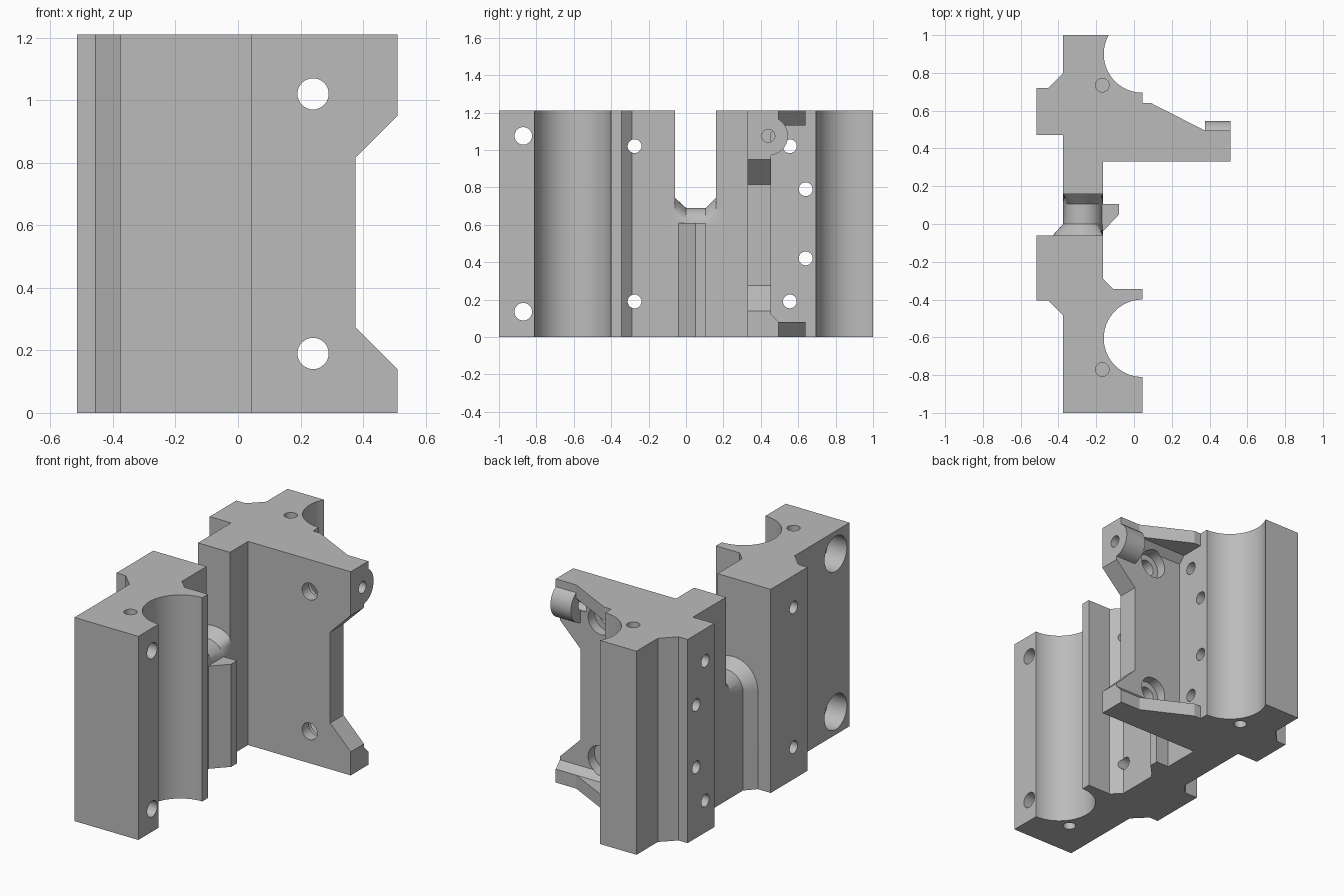
import bpy, bmesh, math

cube = bpy.data.objects.get("Cube")
if cube:
    bpy.data.objects.remove(cube, do_unlink=True)

H = 1.21          # height of the part
WALL, BACK = -0.165, -0.375   # right and left faces of the thin web
GROOVE = 0.205    # bearing groove radius

grey = bpy.data.materials.new("plain_grey")
grey.use_nodes = True
grey.diffuse_color = (0.5, 0.5, 0.5, 1)
grey.node_tree.nodes["Principled BSDF"].inputs["Base Color"].default_value = (0.5, 0.5, 0.5, 1)


def arc(cx, cy, r, start, end, steps):
    """Points on an arc, angles in degrees."""
    angles = [math.radians(start + (end - start) * i / steps) for i in range(steps + 1)]
    return [(cx + r * math.cos(a), cy + r * math.sin(a)) for a in angles]


def place(axis, p, t):
    return {"x": (t, p[0], p[1]), "y": (p[0], t, p[1]), "z": (p[0], p[1], t)}[axis]


def loft(name, axis, sections):
    """Closed solid through matching 2D sections, given as (position, points)."""
    bm = bmesh.new()
    rings = [[bm.verts.new(place(axis, p, t)) for p in pts] for t, pts in sections]
    bm.faces.new(rings[0])
    bm.faces.new(rings[-1])
    n = len(rings[0])
    for a, b in zip(rings, rings[1:]):
        for i in range(n):
            j = (i + 1) % n
            bm.faces.new((a[i], a[j], b[j], b[i]))
    bmesh.ops.recalc_face_normals(bm, faces=bm.faces)
    mesh = bpy.data.meshes.new(name)
    bm.to_mesh(mesh)
    bm.free()
    mesh.materials.append(grey)
    ob = bpy.data.objects.new(name, mesh)
    bpy.context.collection.objects.link(ob)
    return ob


def prism(name, axis, pts, start, end):
    return loft(name, axis, [(start, pts), (end, pts)])


def rod(name, axis, u, v, r, start, end):
    return prism(name, axis, arc(u, v, r, 0, 360, 32)[:-1], start, end)


def combine(target, tool, operation):
    """Apply a boolean and discard the tool."""
    mod = target.modifiers.new("combine", "BOOLEAN")
    mod.operation, mod.object, mod.solver = operation, tool, "EXACT"
    bpy.context.view_layer.objects.active = target
    bpy.ops.object.modifier_apply(modifier=mod.name)
    bpy.data.objects.remove(tool, do_unlink=True)


# Front block: half-round groove on the right, raised pad on the left
front = [(BACK, -1), (0.045, -1)]
front += arc(0.045, -0.605, GROOVE, 270, 90, 40)
front += [(0.045, -0.345), (-0.11, -0.345), (WALL, -0.29), (WALL, -0.06),
          (-0.515, -0.06), (-0.515, -0.405), (-0.455, -0.405), (BACK, -0.485)]
body = prism("carriage_body", "z", front, 0, H)

# Rear block with flange, groove and raised pad
cut_angle = 180 - math.degrees(math.asin(0.1 / GROOVE))
rear = [(BACK, 0.16), (WALL, 0.16), (WALL, 0.33), (0.51, 0.33), (0.51, 0.495),
        (0.375, 0.495), (0.09, 0.64), (0.045, 0.64)]
rear += arc(0.045, 0.9, GROOVE, 270, cut_angle, 30)
rear += [(BACK, 1), (BACK, 0.8), (-0.455, 0.72), (-0.515, 0.72),
         (-0.515, 0.47), (BACK, 0.47)]
rear_block = prism("rear_block", "z", rear, 0, H)

# Pocket behind the flange, leaving a rib at the top and bottom
pocket = [(0.455, 0.12), (0.495, 0.08), (0.67, 0.08),
          (0.67, 1.13), (0.495, 1.13), (0.455, 1.09)]
combine(rear_block, prism("pocket", "x", pocket, 0.045, 0.7), "DIFFERENCE")

# Notch in the flange edge
notch = [(0.375, 0.275), (0.55, 0.1), (0.55, 0.99), (0.375, 0.815)]
combine(rear_block, prism("notch", "y", notch, 0.2, 0.7), "DIFFERENCE")

# Round boss on the flange tip
combine(rear_block, rod("boss", "x", 0.44, 1.075, 0.105, 0.375, 0.51), "UNION")
combine(rear_block, rod("boss_hole", "x", 0.44, 1.075, 0.035, 0.34, 0.6), "DIFFERENCE")
combine(body, rear_block, "UNION")


# Web with a rounded top that flares into both blocks
def web_section(r, left):
    pts = [(-0.27 + r, 0)] + arc(-0.27, 0.585, r, 0, 180, 32) + [(-0.27 - r, 0)]
    return [(min(max(x, left), WALL), z) for x, z in pts]


web = loft("web", "y", [
    (-0.1, web_section(0.16, -0.5)), (-0.06, web_section(0.16, -0.5)),
    (0.0, web_section(0.105, -0.5)), (0.105, web_section(0.105, BACK)),
    (0.16, web_section(0.16, BACK)), (0.2, web_section(0.16, BACK))])
combine(body, web, "UNION")

# Low ridge on the right side of the web
ridge = [(-0.25, -0.04), (WALL, -0.04), (-0.08, 0.05), (-0.08, 0.105), (-0.25, 0.105)]
combine(body, prism("ridge", "z", ridge, 0, 0.61), "UNION")

# Cross holes through the blocks: y, z, radius
cross_holes = [(-0.87, 1.075, 0.047), (-0.87, 0.135, 0.047)]
cross_holes += [(y, z, 0.037) for y in (-0.275, 0.555) for z in (0.19, 1.02)]
cross_holes += [(0.64, z, 0.037) for z in (0.42, 0.79)]
for y, z, r in cross_holes:
    combine(body, rod("cross_hole", "x", y, z, r, -0.7, 0.2), "DIFFERENCE")
for z in (0.135, 1.075):
    combine(body, rod("counterbore", "x", -0.87, z, 0.105, -0.7, -0.25), "DIFFERENCE")

# Flange holes, counterbored from behind
for z in (0.19, 1.02):
    combine(body, rod("flange_hole", "y", 0.24, z, 0.05, 0.2, 0.6), "DIFFERENCE")
    combine(body, rod("flange_bore", "y", 0.24, z, 0.085, 0.395, 0.6), "DIFFERENCE")

# Blind holes in the top and bottom of each block
for y in (-0.77, 0.735):
    for start, end in ((-0.1, 0.12), (H - 0.12, H + 0.1)):
        combine(body, rod("end_hole", "z", -0.168, y, 0.036, start, end), "DIFFERENCE")

bpy.ops.object.select_all(action="DESELECT")
body.select_set(True)
bpy.context.view_layer.objects.active = body
bpy.ops.object.shade_smooth_by_angle(angle=math.radians(25))
